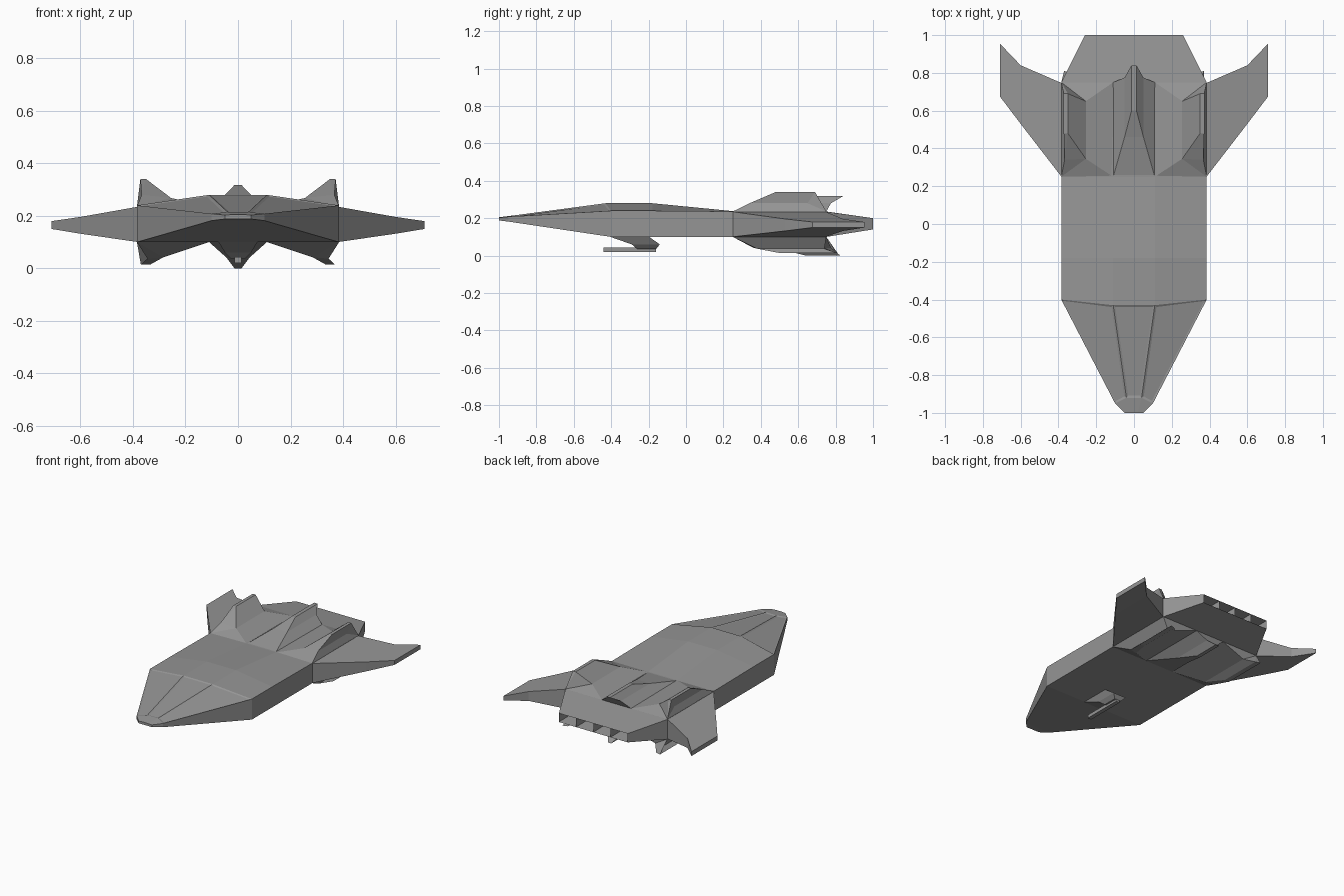
import bpy, bmesh
from mathutils import Vector

cube = bpy.data.objects.get("Cube")
if cube:
    bpy.data.objects.remove(cube, do_unlink=True)

GREY = (0.3, 0.3, 0.3, 1.0)
mat = bpy.data.materials.new("hull_grey")
mat.use_nodes = True
mat.diffuse_color = GREY
bsdf = mat.node_tree.nodes["Principled BSDF"]
bsdf.inputs["Base Color"].default_value = GREY
bsdf.inputs["Roughness"].default_value = 0.7


def finish(name, bm):
    bmesh.ops.recalc_face_normals(bm, faces=bm.faces[:])
    mesh = bpy.data.meshes.new(name)
    bm.to_mesh(mesh)
    bm.free()
    mesh.materials.append(mat)
    obj = bpy.data.objects.new(name, mesh)
    bpy.context.scene.collection.objects.link(obj)
    return obj


def loft(rings):
    """Closed solid through rings of equal point count; returns bmesh and end cap."""
    bm = bmesh.new()
    rows = [[bm.verts.new(p) for p in ring] for ring in rings]
    n = len(rows[0])
    for a, b in zip(rows, rows[1:]):
        for i in range(n):
            j = (i + 1) % n
            bm.faces.new((a[i], a[j], b[j], b[i]))
    bm.faces.new(rows[0])
    cap = bm.faces.new(rows[-1])
    bmesh.ops.recalc_face_normals(bm, faces=bm.faces[:])
    return bm, cap


# Hull sections: y, half width, bottom z, shoulder z, ridge half width, ridge y, ridge z
sections = [
    (-1.0, 0.05, 0.188, 0.203, 0.02, -1.0, 0.205),
    (-0.95, 0.1, 0.182, 0.208, 0.04, -0.92, 0.215),
    (-0.4, 0.385, 0.1, 0.24, 0.11, -0.43, 0.28),
    (-0.18, 0.385, 0.1, 0.24, 0.11, -0.18, 0.28),
    (0.25, 0.385, 0.1, 0.236, 0.11, 0.25, 0.238),
    (0.75, 0.385, 0.1, 0.235, 0.11, 0.75, 0.236),
    (1.0, 0.26, 0.14, 0.2, 0.11, 1.0, 0.2),
]
rings = []
for y, w, zb, zs, r, yr, zr in sections:
    rings.append([(w, y, zb), (w, y, zs), (r, yr, zr),
                  (-r, yr, zr), (-w, y, zs), (-w, y, zb)])
bm, cap = loft(rings)

# Canopy panels sunk into the top of the nose
panes = [f for f in bm.faces if f.normal.z > 0.5
         and -0.9 < f.calc_center_median().y < -0.5]
bmesh.ops.inset_individual(bm, faces=panes, thickness=0.014, depth=-0.004)

# Four exhaust recesses in the stern
for x in (-0.13, 0, 0.13):
    stern = [f for f in bm.faces if f.calc_center_median().y > 0.999]
    geom = set(stern)
    for f in stern:
        geom.update(f.edges)
        geom.update(f.verts)
    bmesh.ops.bisect_plane(bm, geom=list(geom), plane_co=(x, 0, 0), plane_no=(1, 0, 0))
stern = [f for f in bm.faces if f.calc_center_median().y > 0.999]
bmesh.ops.inset_individual(bm, faces=stern, thickness=0.011, depth=0)
bmesh.ops.translate(bm, verts=list({v for f in stern for v in f.verts}),
                    vec=Vector((0, -0.1, 0)))
finish("hull", bm)


def fin(name, rows, side=1):
    """Fin from rows of (x, front y, back y, z) running across the craft."""
    bm = bmesh.new()
    front = [bm.verts.new((side * x, yf, z)) for x, yf, yb, z in rows]
    back = [bm.verts.new((side * x, yb, z)) for x, yf, yb, z in rows]
    n = len(rows)
    for i in range(n):
        j = (i + 1) % n
        bm.faces.new((front[i], front[j], back[j], back[i]))
    ends = [bm.faces.new(front), bm.faces.new(back)]
    bmesh.ops.triangulate(bm, faces=ends)
    finish(name, bm)


def mirrored(half):
    return [(-x, a, b, z) for x, a, b, z in half] + list(reversed(half))


# Centre fins above and below
fin("upper_centre_fin", mirrored([
    (0.11, 0.25, 0.75, 0.236), (0.05, 0.46, 0.775, 0.28), (0.013, 0.6, 0.84, 0.318)]))
fin("lower_centre_fin", mirrored([
    (0.11, 0.25, 0.75, 0.1), (0.045, 0.48, 0.775, 0.042), (0.013, 0.64, 0.825, 0.0)]))

upper_side = [(0.11, 0.25, 0.75, 0.236), (0.255, 0.345, 0.65, 0.268),
              (0.35, 0.48, 0.69, 0.34), (0.372, 0.48, 0.69, 0.34),
              (0.367, 0.34, 0.65, 0.28), (0.385, 0.25, 0.75, 0.236)]
lower_side = [(0.11, 0.25, 0.75, 0.1), (0.285, 0.36, 0.74, 0.042),
              (0.335, 0.5, 0.8, 0.014), (0.37, 0.5, 0.81, 0.014),
              (0.345, 0.38, 0.74, 0.037), (0.385, 0.25, 0.75, 0.1)]

# Wing stations: x, leading y, trailing y, bottom z, top z
wing = [(0.38, 0.245, 0.745, 0.1, 0.235), (0.6, 0.53, 0.84, 0.132, 0.196),
        (0.71, 0.675, 0.955, 0.15, 0.18)]

for side, label in ((1, "left"), (-1, "right")):
    fin(label + "_upper_fin", upper_side, side)
    fin(label + "_lower_fin", lower_side, side)
    bm, _ = loft([[(side * x, yl, zb), (side * x, yt, zb),
                   (side * x, yt, zt), (side * x, yl, zt)]
                  for x, yl, yt, zb, zt in wing])
    finish(label + "_wing", bm)


def slab(w, y0, y1, z):
    return [(-w, y0, z), (w, y0, z), (w, y1, z), (-w, y1, z)]


# Belly gun: tapered mount and barrel
bm, _ = loft([slab(0.075, -0.41, -0.2, 0.102), slab(0.05, -0.29, -0.14, 0.06),
              slab(0.025, -0.26, -0.16, 0.035)])
finish("gun_mount", bm)
bm, _ = loft([slab(0.014, -0.44, -0.16, 0.043), slab(0.014, -0.44, -0.16, 0.02)])
finish("gun_barrel", bm)
